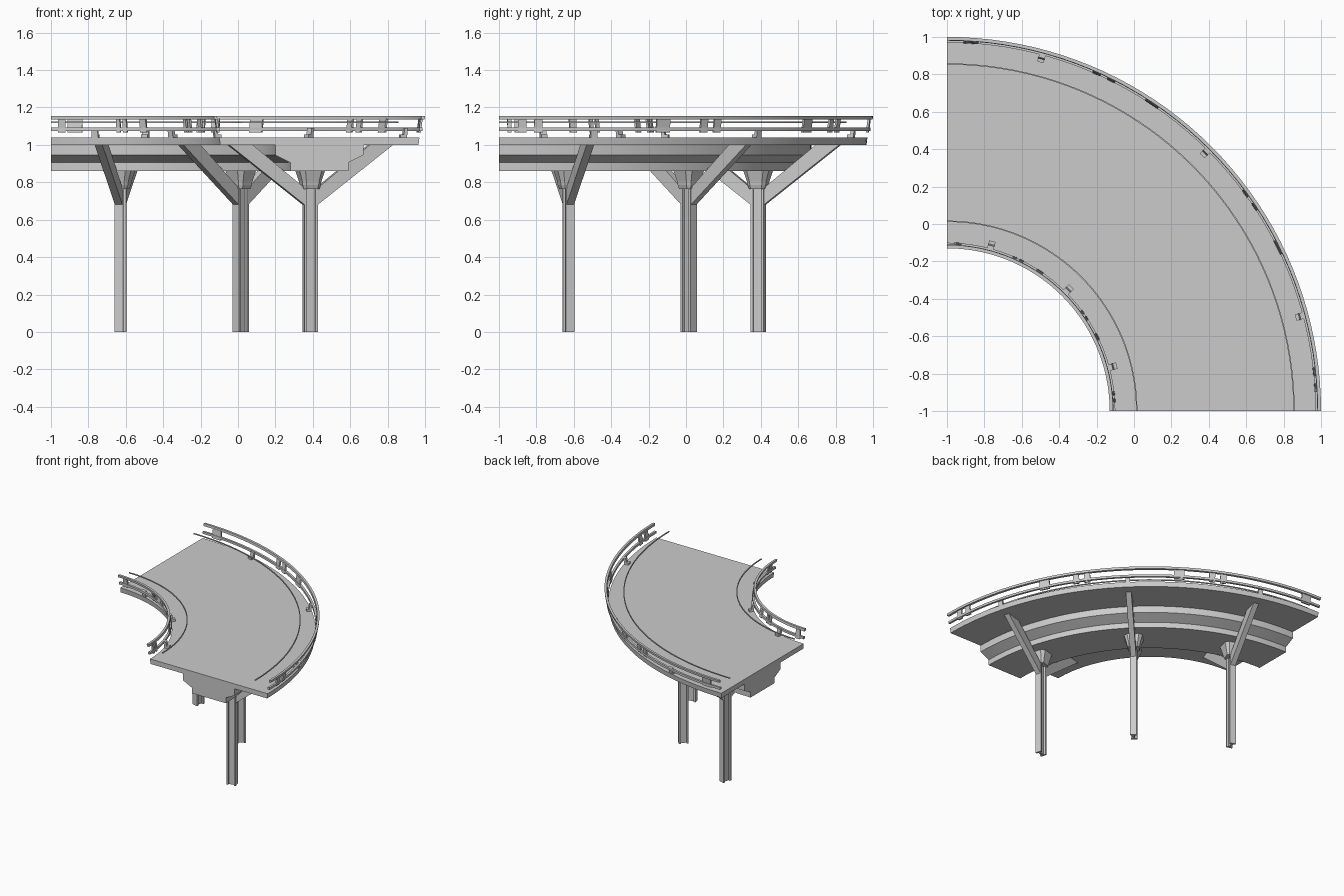
import bpy, bmesh, math
from mathutils import Vector

if "Cube" in bpy.data.objects:
    bpy.data.objects.remove(bpy.data.objects["Cube"])

CX, CY = -1.0, -1.0      # centre of the bend
MID = 1.435              # radius of the road centre line
SEG = 40


def polar(r, deg, z):
    a = math.radians(deg)
    return Vector((CX + r * math.cos(a), CY + r * math.sin(a), z))


def finish(name, bm):
    bmesh.ops.recalc_face_normals(bm, faces=bm.faces[:])
    me = bpy.data.meshes.new(name)
    bm.to_mesh(me)
    bm.free()
    ob = bpy.data.objects.new(name, me)
    bpy.context.collection.objects.link(ob)
    return ob


def smooth(ob):
    bpy.ops.object.select_all(action='DESELECT')
    ob.select_set(True)
    bpy.context.view_layer.objects.active = ob
    bpy.ops.object.shade_smooth_by_angle(angle=math.radians(25))


def sweep(name, profile):
    """Sweep a closed (radius, z) profile around the quarter bend."""
    bm = bmesh.new()
    rings = [[bm.verts.new(polar(r, 90 * i / SEG, z)) for r, z in profile]
             for i in range(SEG + 1)]
    n = len(profile)
    for a, b in zip(rings, rings[1:]):
        for j in range(n):
            k = (j + 1) % n
            bm.faces.new((a[j], a[k], b[k], b[j]))
    bm.faces.new(rings[0])
    bm.faces.new(rings[-1])
    smooth(finish(name, bm))


def frame(deg):
    a = math.radians(deg)
    return Vector((math.cos(a), math.sin(a), 0)), Vector((-math.sin(a), math.cos(a), 0))


def slab(name, profile, deg, width):
    """Radial-plane (radius, z) outline given a tangential thickness."""
    bm = bmesh.new()
    _, t = frame(deg)
    f = bm.faces.new([bm.verts.new(polar(r, deg, z) - t * width / 2) for r, z in profile])
    ext = bmesh.ops.extrude_face_region(bm, geom=[f])
    vs = [v for v in ext['geom'] if isinstance(v, bmesh.types.BMVert)]
    bmesh.ops.translate(bm, verts=vs, vec=t * width)
    return finish(name, bm)


def loft(name, deg, sections):
    """Stack of (outline of radial/tangential offsets, z) around a column axis."""
    bm = bmesh.new()
    u, t = frame(deg)
    rings = [[bm.verts.new(polar(MID, deg, z) + u * x + t * y) for x, y in pts]
             for pts, z in sections]
    n = len(rings[0])
    for a, b in zip(rings, rings[1:]):
        for j in range(n):
            k = (j + 1) % n
            bm.faces.new((a[j], a[k], b[k], b[j]))
    bm.faces.new(rings[0])
    bm.faces.new(rings[-1])
    return finish(name, bm)


def box(r0, r1, z0, z1):
    return [(r0, z0), (r1, z0), (r1, z1), (r0, z1)]


def mirrored(half):
    """Complete a symmetric (offset, z) half profile about the centre line."""
    return [(MID + d, z) for d, z in half] + [(MID - d, z) for d, z in reversed(half)]


# road deck with stepped girder underneath
sweep("road_deck", mirrored([(0.155, 0.86), (0.155, 0.905), (0.235, 0.945),
                             (0.235, 1.0), (0.53, 1.0), (0.535, 1.04)]))

# guard rails and thin inner rails on both sides
for side, s in (("inner", -1), ("outer", 1)):
    def R(d):
        return MID + s * d
    sweep(side + "_upper_rail", [(R(0.545), 1.135), (R(0.563), 1.137),
                                 (R(0.565), 1.155), (R(0.547), 1.155)])
    sweep(side + "_lower_rail", box(R(0.535), R(0.552), 1.075, 1.093))
    sweep(side + "_thin_rail", box(R(0.417), R(0.424), 1.116, 1.124))

    # plates tying the two rails together
    k = 1.0 if s > 0 else 0.5
    for base in (0, 30, 60):
        for off, w in ((26.3, 0.08), (3.6, 0.045), (6.1, 0.045)):
            slab(side + "_rail_plate", [(R(0.533), 1.065), (R(0.545), 1.065),
                                        (R(0.555), 1.14), (R(0.543), 1.14)],
                 base + off, w * k)

    # brackets fixing the rails to the deck edge, and diagonal struts
    for deg in (15, 45, 75):
        slab(side + "_rail_bracket", [(R(0.495), 1.035), (R(0.53), 1.035),
                                      (R(0.537), 1.09), (R(0.52), 1.09),
                                      (R(0.513), 1.055), (R(0.495), 1.055)], deg, 0.035)
        slab(side + "_strut", [(R(0.03), 0.675), (R(0.46), 1.005),
                               (R(0.33), 1.005), (R(0.03), 0.765)], deg, 0.042)

# I-section columns with flared capitals
W, H, F, T = 0.037, 0.024, 0.023, 0.008
q = [(W, -H), (W, H), (F, H), (F, T)]
i_section = q + [(-x, y) for x, y in reversed(q)]
i_section = [(W, -H), (W, H), (F, H), (F, T), (-F, T), (-F, H),
             (-W, H), (-W, -H), (-F, -H), (-F, -T), (F, -T), (F, -H)]


def octagon(a, c):
    return [(a, -c), (a, c), (c, a), (-c, a), (-a, c), (-a, -c), (-c, -a), (c, -a)]


for deg in (15, 45, 75):
    loft("column", deg, [(i_section, 0.0), (i_section, 0.765)])
    loft("column_capital", deg, [(octagon(0.043, 0.03), 0.765), (octagon(0.05, 0.033), 0.785),
                                 (octagon(0.053, 0.035), 0.805), (octagon(0.07, 0.045), 0.862)])
